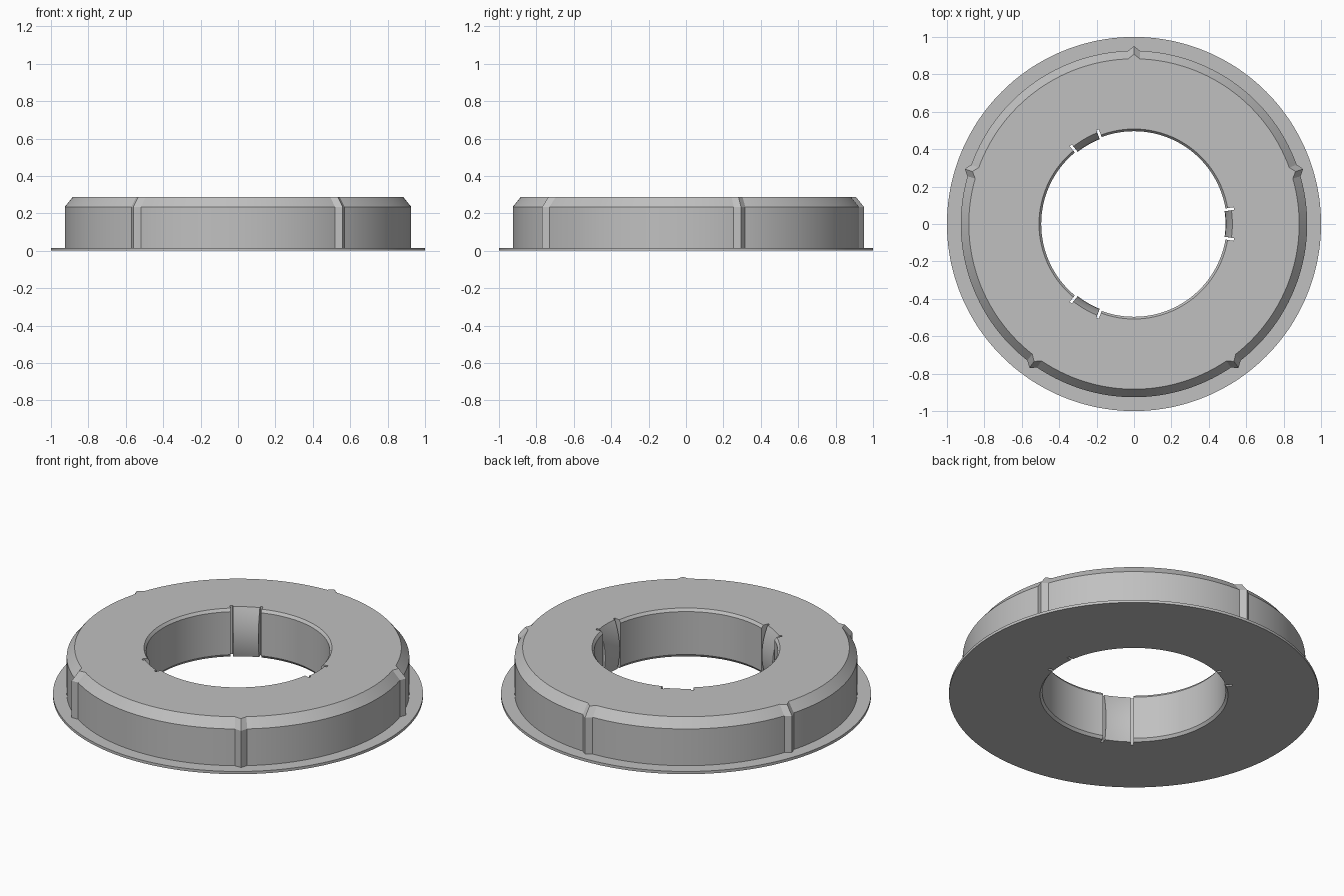
import bpy, bmesh
from math import sin, cos, radians

cube = bpy.data.objects.get("Cube")
if cube:
    bpy.data.objects.remove(cube, do_unlink=True)

grey = bpy.data.materials.new("light grey")
grey.use_nodes = True
colour = (0.53, 0.53, 0.53, 1)
grey.diffuse_color = colour
grey.node_tree.nodes["Principled BSDF"].inputs["Base Color"].default_value = colour

TOP, SHOULDER, FLANGE = 0.288, 0.235, 0.016
RIBS = [18 + 72 * i for i in range(5)]
CLIPS = [0, 120, 240]
RIB_HALF = 2.0                    # degrees
SLOT_IN, SLOT_OUT = 8.0, 9.6      # degrees from the clip's centre
EPS = 0.02
BORE_Z = [TOP, 0.272, 0.245, 0.21, 0.17, 0.13, 0.09, 0.05, 0.016, 0]


def offset(a, centres):
    """Smallest angle from a to any of the centres."""
    return min(abs((a - c + 180) % 360 - 180) for c in centres)


def bore_radius(a, z):
    """Bevelled bore, with bulging clips between pairs of narrow slots."""
    d = offset(a, CLIPS)
    if d < SLOT_IN + EPS / 2:
        return 0.489 + 0.037 * ((z - 0.12) / (TOP - 0.12)) ** 2
    if d < SLOT_OUT + EPS / 2:
        return 0.54
    return 0.508 if z in (0, TOP) else 0.496


def section(a):
    """Closed cross-section at angle a: outer wall, then bore."""
    rib = max(0, 1 - offset(a, RIBS) / RIB_HALF) * 0.025
    outer = [(1, 0), (1, FLANGE), (0.926 + rib, FLANGE),
             (0.926 + rib, SHOULDER), (0.883 + rib, TOP)]
    return outer + [(bore_radius(a, z), z) for z in BORE_Z]


# Angular stations: an even spacing plus the rib and slot edges
stations = {i * 1.5 for i in range(240)}
stations |= {r + s for r in RIBS for s in (-RIB_HALF, 0, RIB_HALF)}
for c in CLIPS:
    for e in (SLOT_IN, SLOT_IN + EPS, SLOT_OUT, SLOT_OUT + EPS):
        stations |= {(c + e) % 360, (c - e) % 360}
stations = sorted({round(a, 3) for a in stations})

# Housing ring: flange, ribbed wall, chamfered shoulder, bore and clips
bm = bmesh.new()
rings = []
for a in stations:
    t = radians(a)
    rings.append([bm.verts.new((r * cos(t), r * sin(t), z)) for r, z in section(a)])
for i, ring in enumerate(rings):
    nxt = rings[(i + 1) % len(rings)]
    for j in range(len(ring)):
        k = (j + 1) % len(ring)
        bm.faces.new((ring[j], nxt[j], nxt[k], ring[k]))
bmesh.ops.recalc_face_normals(bm, faces=bm.faces)
mesh = bpy.data.meshes.new("housing_ring")
bm.to_mesh(mesh)
bm.free()
mesh.materials.append(grey)
housing = bpy.data.objects.new("housing_ring", mesh)
bpy.context.collection.objects.link(housing)

bpy.ops.object.select_all(action="DESELECT")
housing.select_set(True)
bpy.context.view_layer.objects.active = housing
bpy.ops.object.shade_smooth_by_angle(angle=radians(25))
